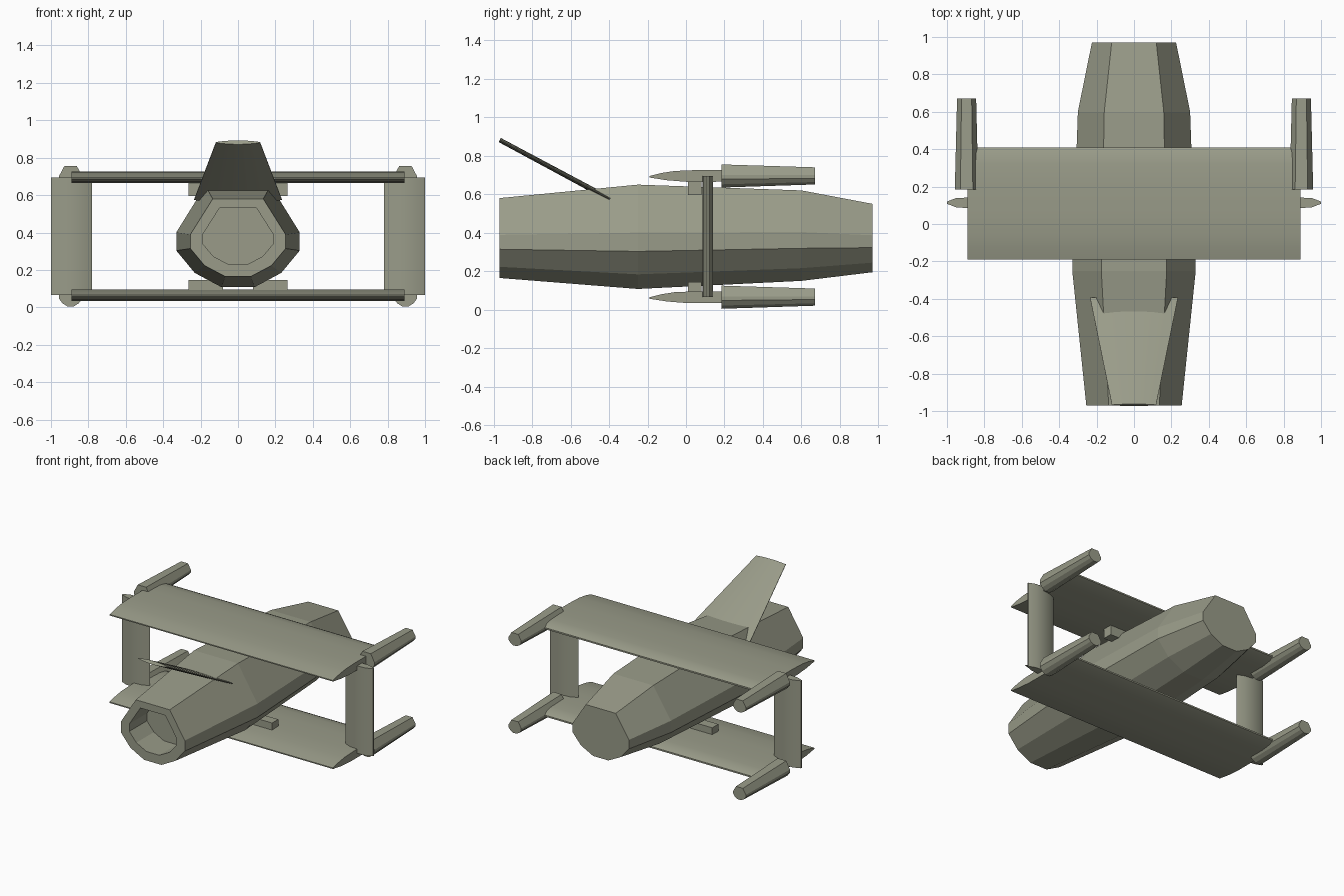
import bpy, bmesh, math

if "Cube" in bpy.data.objects:
    bpy.data.objects.remove(bpy.data.objects["Cube"])

paint = bpy.data.materials.new("olive grey")
paint.diffuse_color = (0.32, 0.33, 0.25, 1)
paint.use_nodes = True
paint.node_tree.nodes["Principled BSDF"].inputs["Base Color"].default_value = paint.diffuse_color


def loft(name, rings, smooth=False):
    """Skin a row of equal rings and cap both ends."""
    bm = bmesh.new()
    loops = [[bm.verts.new(p) for p in ring] for ring in rings]
    n = len(loops[0])
    for a, b in zip(loops, loops[1:]):
        for i in range(n):
            j = (i + 1) % n
            bm.faces.new((a[i], a[j], b[j], b[i]))
    bm.faces.new(loops[0])
    bm.faces.new(loops[-1])
    bmesh.ops.recalc_face_normals(bm, faces=bm.faces)
    me = bpy.data.meshes.new(name)
    bm.to_mesh(me)
    bm.free()
    me.materials.append(paint)
    ob = bpy.data.objects.new(name, me)
    bpy.context.collection.objects.link(ob)
    if smooth:
        bpy.ops.object.select_all(action='DESELECT')
        bpy.context.view_layer.objects.active = ob
        ob.select_set(True)
        bpy.ops.object.shade_smooth_by_angle(angle=math.radians(25))
    return ob


def box(name, x0, x1, y0, y1, z0, z1):
    return loft(name, [[(x0, y0, z), (x1, y0, z), (x1, y1, z), (x0, y1, z)]
                       for z in (z0, z1)])


# Shared hull section: flat top, short upright sides, faceted belly
HALF = [(0.53, 1.0), (1.0, 0.54), (1.0, 0.36), (0.70, 0.14), (0.27, 0.0)]


def hull(y, w, z0, z1, cx=0.0):
    half = [(w * a, z0 + (z1 - z0) * b) for a, b in HALF]
    return ([(cx + x, y, z) for x, z in half]
            + [(cx - x, y, z) for x, z in reversed(half)])


# Fuselage with a recessed opening at the front
loft("fuselage", [
    hull(-0.77, 0.187, 0.23, 0.53),
    hull(-0.97, 0.187, 0.23, 0.53),
    hull(-0.97, 0.255, 0.165, 0.58),
    hull(-0.25, 0.33, 0.108, 0.65),
    hull(0.60, 0.30, 0.15, 0.62),
    hull(0.97, 0.225, 0.195, 0.55)])

# Slanted fin: thin lens section, tapering to the tip
def fin_ring(y, z, w, h):
    xs = [-1 + i / 4 for i in range(9)]
    path = [(x, h * (1 - x * x) + 0.002) for x in xs]
    path += [(x, -h * (1 - x * x) - 0.002) for x in reversed(xs)]
    return [(w * x, y + 0.477 * o, z + 0.88 * o) for x, o in path]


loft("fin", [fin_ring(-0.395, 0.575, 0.235, 0.012),
             fin_ring(-0.968, 0.882, 0.118, 0.010)], smooth=True)

# Wing section (y, height about wing centre line)
WING = [(-0.19, 0.002), (-0.13, 0.017), (-0.06, 0.028), (0.06, 0.033), (0.22, 0.033),
        (0.32, 0.029), (0.38, 0.020), (0.41, 0.005), (0.41, -0.006), (0.38, -0.018),
        (0.30, -0.026), (0.15, -0.028), (0.0, -0.028), (-0.10, -0.020), (-0.19, -0.006)]

for level, zc in (("upper", 0.693), ("lower", 0.063)):
    loft(level + "_wing", [[(x, y, zc + h) for y, h in WING] for x in (-0.89, 0.89)],
         smooth=True)
    for side, s in (("left", -1), ("right", 1)):
        # Wing tip pods
        loft(f"{level}_{side}_pod", [
            hull(0.185, 0.063, zc - 0.058, zc + 0.062, 0.895 * s),
            hull(0.67, 0.051, zc - 0.042, zc + 0.047, 0.895 * s)])
        # Brackets joining wing and fuselage
        z0, z1 = (0.595, 0.68) if level == "upper" else (0.075, 0.145)
        box(f"{level}_{side}_bracket", *sorted((0.08 * s, 0.265 * s)), 0.01, 0.08, z0, z1)

# Upright struts between the wing tips
STRUT = [(0.78, 0.112), (0.83, 0.135), (0.89, 0.141), (0.95, 0.139), (1.0, 0.120),
         (1.0, 0.108), (0.95, 0.089), (0.89, 0.085), (0.83, 0.090)]
for side, s in (("left", -1), ("right", 1)):
    loft(side + "_strut", [[(x * s, y, z) for x, y in STRUT] for z in (0.065, 0.695)],
         smooth=True)
